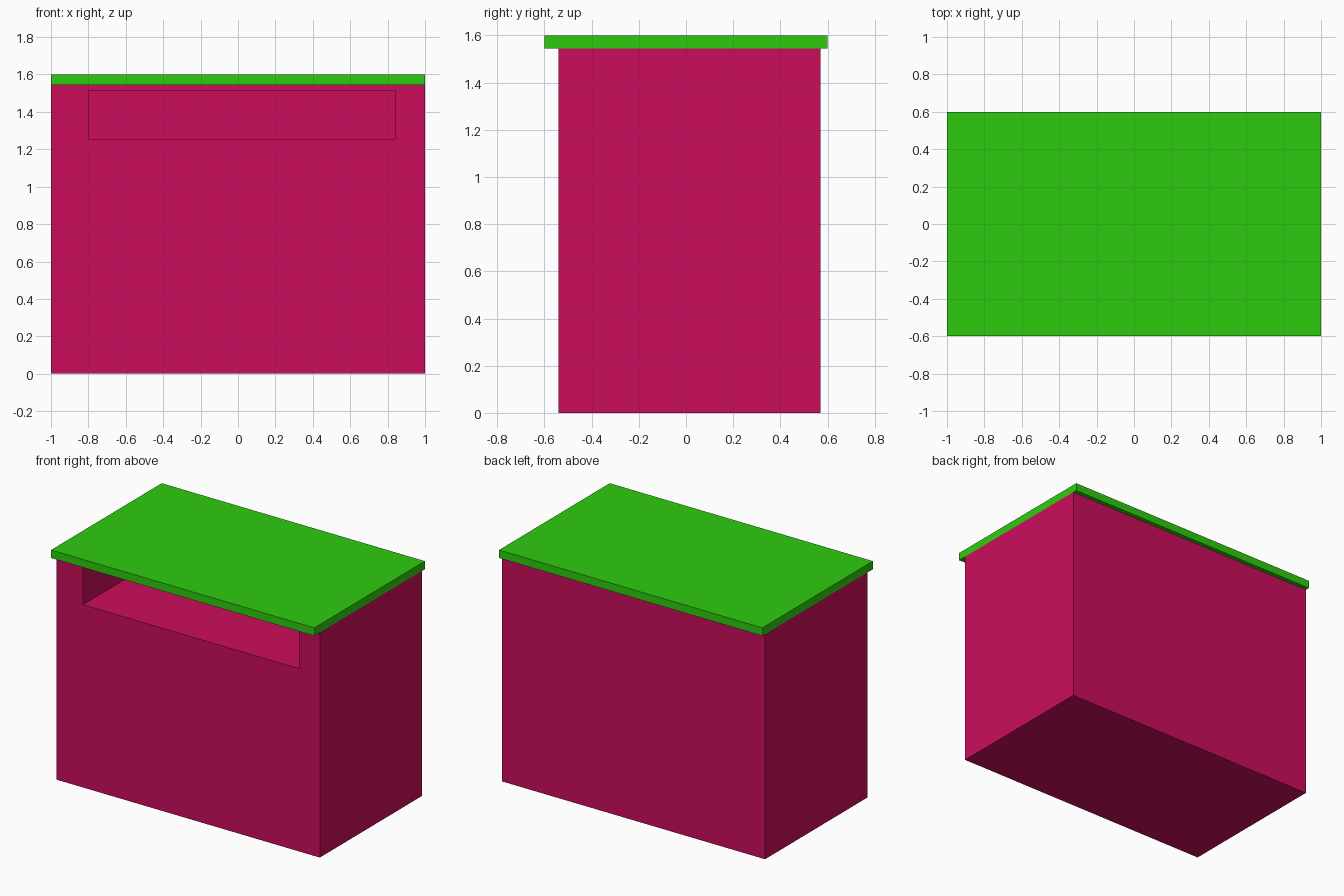
import bpy, bmesh
from mathutils import Vector

cube = bpy.data.objects.get("Cube")
if cube:
    bpy.data.objects.remove(cube, do_unlink=True)


def material(name, rgb):
    mat = bpy.data.materials.new(name)
    mat.use_nodes = True
    color = (*rgb, 1.0)
    mat.diffuse_color = color
    mat.node_tree.nodes["Principled BSDF"].inputs["Base Color"].default_value = color
    return mat


def box(bm, low, high):
    """Add a box spanning two opposite corners."""
    low, high = Vector(low), Vector(high)
    verts = bmesh.ops.create_cube(bm, size=1)["verts"]
    for v in verts:
        v.co = (low + high) / 2 + v.co * (high - low)


def finish(bm, name, mat):
    bmesh.ops.recalc_face_normals(bm, faces=bm.faces)
    mesh = bpy.data.meshes.new(name)
    bm.to_mesh(mesh)
    bm.free()
    mesh.materials.append(mat)
    obj = bpy.data.objects.new(name, mesh)
    bpy.context.collection.objects.link(obj)
    return obj


crimson = material("crimson", (0.6, 0.004, 0.105))
green = material("bright green", (0.027, 0.6, 0.0045))

# Cabinet body
FRONT, BACK, TOP = -0.54, 0.57, 1.545
bm = bmesh.new()
box(bm, (-1, FRONT, 0), (1, BACK, TOP))

# Wide slot recessed into the front, just under the lid
SLOT_X, SLOT_Z, SLOT_BACK = (-0.80, 0.84), (1.255, 1.515), 0.35
bm.normal_update()
front = min(bm.faces, key=lambda f: f.calc_center_median().y)
bmesh.ops.inset_individual(bm, faces=[front], thickness=0.2)
for v in front.verts:
    v.co.x = SLOT_X[v.co.x > 0]
    v.co.z = SLOT_Z[v.co.z > TOP / 2]
slot = bmesh.ops.extrude_discrete_faces(bm, faces=[front])["faces"][0]
for v in slot.verts:
    v.co.y = SLOT_BACK
finish(bm, "cabinet_body", crimson)

# Flat lid overhanging the front and back
bm = bmesh.new()
box(bm, (-1, -0.6, TOP), (1, 0.6, 1.6))
finish(bm, "lid", green)
